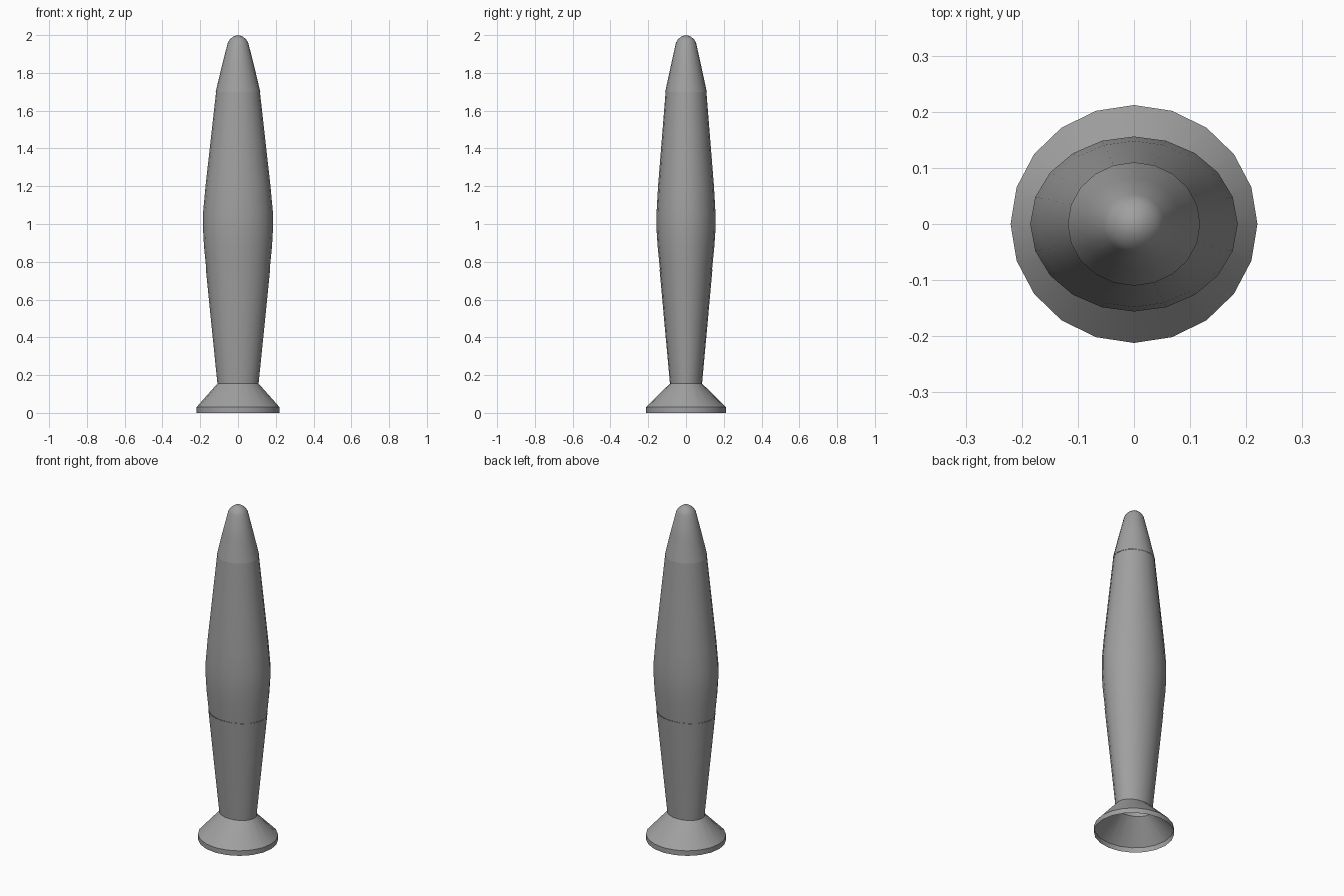
import bpy, bmesh, math

if "Cube" in bpy.data.objects:
    bpy.data.objects.remove(bpy.data.objects["Cube"], do_unlink=True)

SIDES = 20

grey = bpy.data.materials.new("plain grey")
grey.use_nodes = True
colour = (0.35, 0.35, 0.35, 1)
grey.diffuse_color = colour
grey.node_tree.nodes["Principled BSDF"].inputs["Base Color"].default_value = colour


def oval_loft(name, profile, tip=None):
    """Skin oval rings given as (height, half width, half depth)."""
    bm = bmesh.new()
    angles = [2 * math.pi * i / SIDES for i in range(SIDES)]
    rings = [[bm.verts.new((rx * math.cos(a), ry * math.sin(a), z)) for a in angles]
             for z, rx, ry in profile]
    for low, high in zip(rings, rings[1:]):
        for i in range(SIDES):
            j = (i + 1) % SIDES
            bm.faces.new((low[i], low[j], high[j], high[i]))
    if tip:
        peak = bm.verts.new((0, 0, tip))
        for i in range(SIDES):
            bm.faces.new((rings[-1][i], rings[-1][(i + 1) % SIDES], peak))
    mesh = bpy.data.meshes.new(name)
    bm.to_mesh(mesh)
    bm.free()
    mesh.materials.append(grey)
    obj = bpy.data.objects.new(name, mesh)
    bpy.context.collection.objects.link(obj)
    bpy.ops.object.select_all(action='DESELECT')
    obj.select_set(True)
    bpy.context.view_layer.objects.active = obj
    bpy.ops.object.shade_smooth_by_angle(angle=math.radians(32))
    return obj


# Hollow flared foot, open underneath
oval_loft("flared_foot", [(0, .22, .212), (.03, .22, .212), (.155, .109, .085)])

# Lower body widening upward from the neck
oval_loft("lower_body", [(.155, .109, .085), (.45, .139, .112), (.76, .17, .14)])

# Swollen middle, tapering to the shoulder
oval_loft("upper_body", [(.76, .168, .138), (.88, .18, .15), (.97, .185, .156),
                         (1.06, .185, .156), (1.2, .172, .148), (1.45, .144, .128),
                         (1.7, .116, .108)])

# Tapered nose with a rounded tip
oval_loft("nose_cone", [(1.7, .118, .11), (1.83, .087, .082), (1.96, .054, .053),
                        (1.98, .041, .041), (1.994, .022, .022)], tip=2.0)
